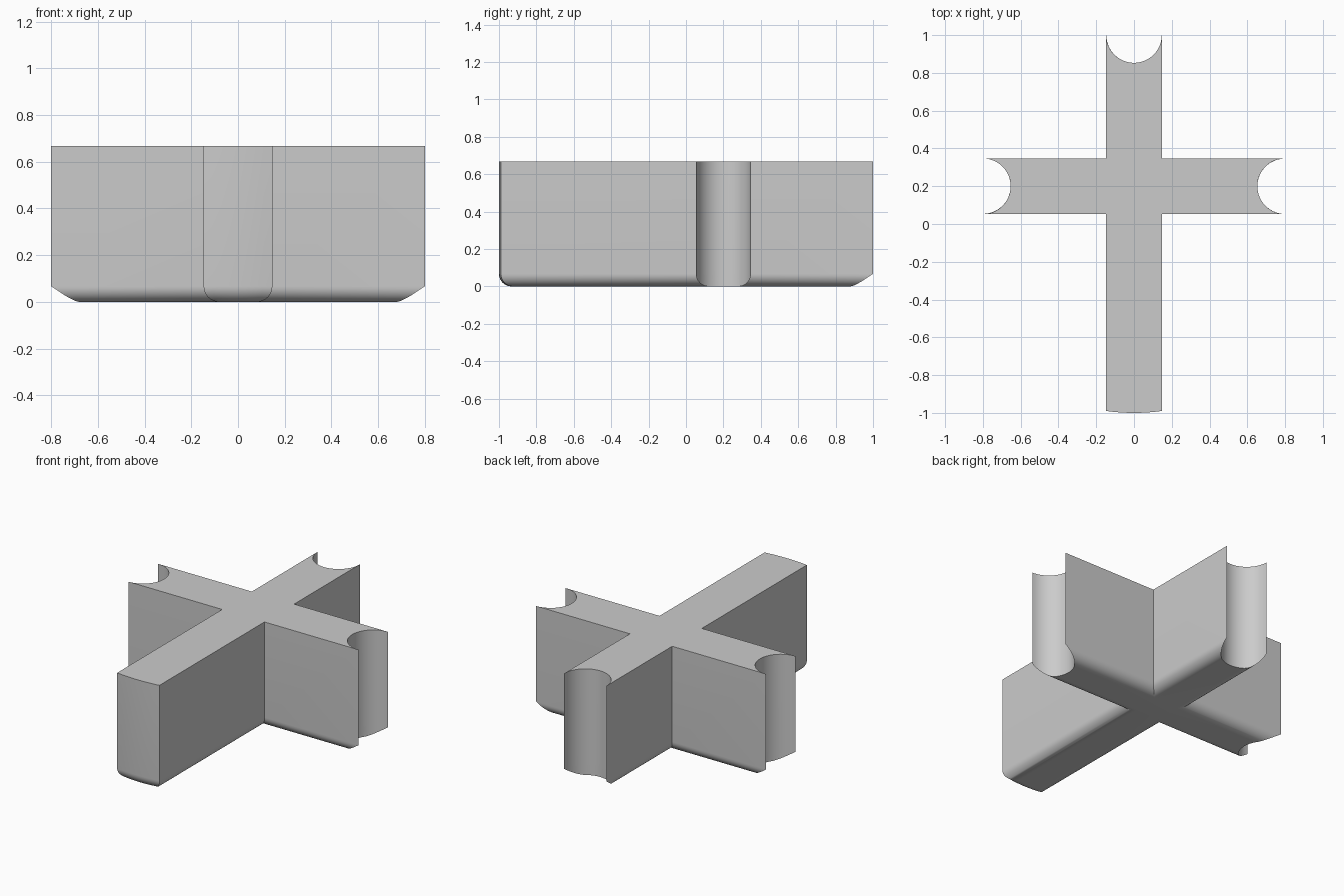
import bpy, bmesh
from math import sin, cos, asin, sqrt, pi, radians

cube = bpy.data.objects.get("Cube")
if cube:
    bpy.data.objects.remove(cube, do_unlink=True)

HALF = 0.147      # half width of each bar, also the radius of the end hollows
CROSS_Y = 0.2     # centre of the crossing
REACH = 0.8       # crossing to the centre of each hollow
HEIGHT = 0.667
FILLET = 0.067
SEGS = 24


def hollow_end(h, turns):
    """Concave arm end, turned by quarter turns about the crossing."""
    limit = asin(min(1.0, h / HALF))
    points = []
    for i in range(SEGS + 1):
        a = limit * (2 * i / SEGS - 1)
        x, y = REACH - HALF * cos(a), HALF * sin(a)
        for _ in range(turns):
            x, y = -y, x
        points.append((x, y + CROSS_Y))
    return points


def outline(inset):
    """Cross outline with its straight sides moved in by the inset."""
    h = HALF - inset
    points = []
    for i in range(9):                       # gently bowed front end
        t = i / 4 - 1
        points.append((t * h, -1 + inset + 0.01 * t * t))
    points.append((h, CROSS_Y - h))
    points += hollow_end(h, 0)
    points.append((h, CROSS_Y + h))
    points += hollow_end(h, 1)
    points.append((-h, CROSS_Y + h))
    points += hollow_end(h, 2)
    points.append((-h, CROSS_Y - h))
    return points


# Stack of outlines: rounded lower edge, then straight walls
levels = []
for i in range(11):
    a = i / 10 * pi / 2
    levels.append((FILLET * (1 - sin(a)), FILLET * (1 - cos(a))))
levels.append((0, HEIGHT))

bm = bmesh.new()
rings = [[bm.verts.new((x, y, z)) for x, y in outline(inset)] for inset, z in levels]
for low, high in zip(rings, rings[1:]):
    for i in range(len(low)):
        j = (i + 1) % len(low)
        bm.faces.new((low[i], low[j], high[j], high[i]))
bm.faces.new(rings[0][::-1])
bm.faces.new(rings[-1])
bmesh.ops.recalc_face_normals(bm, faces=bm.faces)

mesh = bpy.data.meshes.new("cross_block")
bm.to_mesh(mesh)
bm.free()
block = bpy.data.objects.new("cross_block", mesh)
bpy.context.collection.objects.link(block)

# Plain grey finish
grey = bpy.data.materials.new("light_grey")
grey.use_nodes = True
colour = (0.6, 0.6, 0.6, 1)
grey.diffuse_color = colour
grey.node_tree.nodes["Principled BSDF"].inputs["Base Color"].default_value = colour
mesh.materials.append(grey)

bpy.ops.object.select_all(action="DESELECT")
block.select_set(True)
bpy.context.view_layer.objects.active = block
bpy.ops.object.shade_smooth_by_angle(angle=radians(30))
